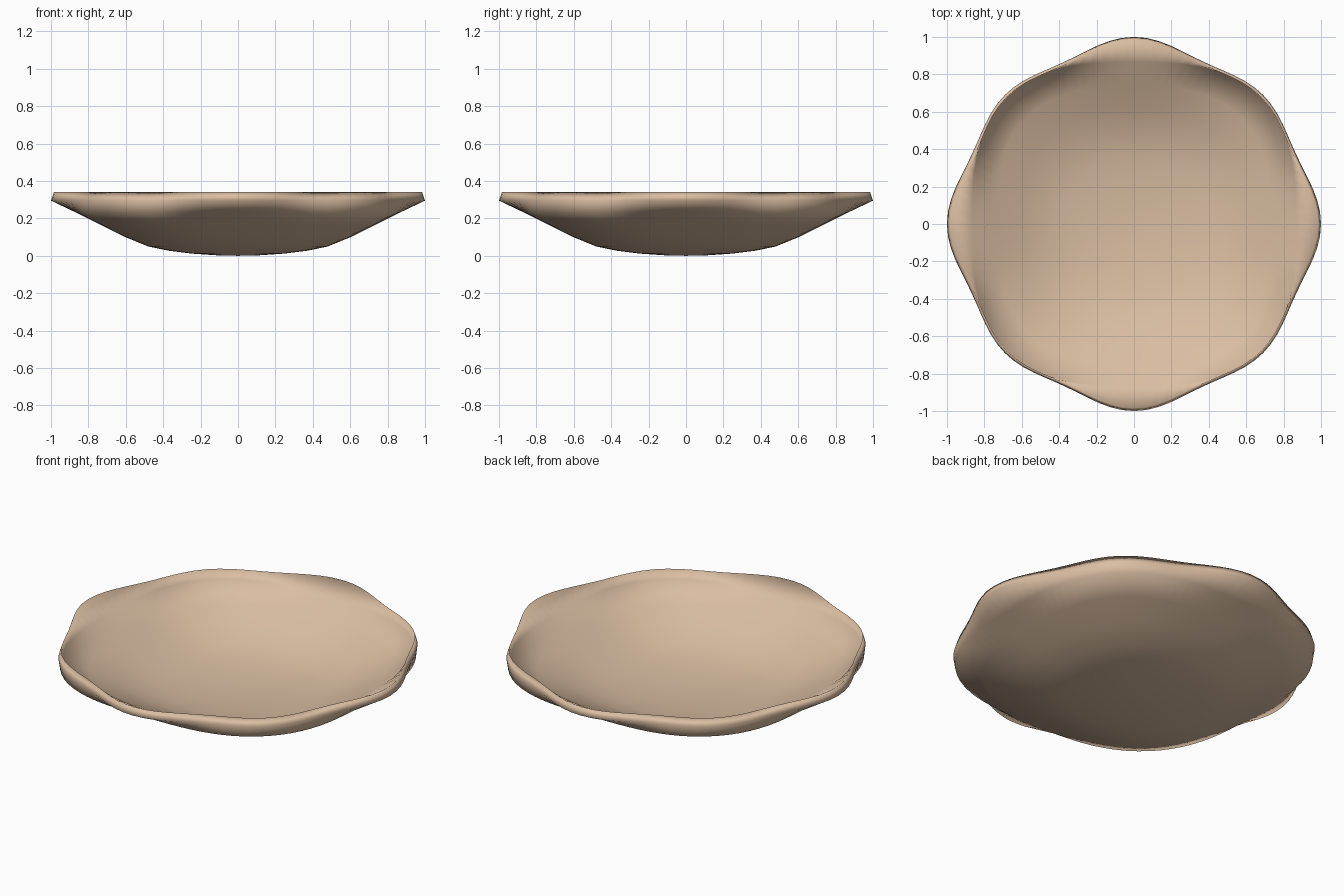
import bpy, bmesh, math

if "Cube" in bpy.data.objects:
    bpy.data.objects.remove(bpy.data.objects["Cube"])

N = 96
# rings of the thin shell: (radius on axis, underside height, squareness)
RINGS = [(0.12, 0.003, 0.0), (0.25, 0.012, 0.01), (0.37, 0.027, 0.02),
         (0.48, 0.050, 0.03), (0.61, 0.103, 0.04), (0.74, 0.168, 0.05),
         (0.87, 0.233, 0.055)]
THICK = 0.045


def rim_radius(a):
    # eight soft corners around the lip
    return 0.966 + 0.022 * math.cos(8 * a) + 0.012 * math.cos(4 * a)


def make_ring(bm, radius, z):
    out = []
    for i in range(N):
        a = 2 * math.pi * i / N
        r = radius(a)
        out.append(bm.verts.new((r * math.cos(a), r * math.sin(a), z)))
    return out


def bridge(bm, lo, hi):
    for i in range(N):
        j = (i + 1) % N
        bm.faces.new((lo[i], lo[j], hi[j], hi[i]))


bm = bmesh.new()

# underside, from centre to lip
rings = [make_ring(bm, lambda a, r=r, s=s: r * (1 + s * (1 - math.cos(4 * a))), z)
         for r, z, s in RINGS]
rings.append(make_ring(bm, rim_radius, 0.295))
# inside, from lip back to centre
rings.append(make_ring(bm, lambda a: rim_radius(a) - 0.015, 0.34))
for r, z, s in reversed(RINGS):
    rings.append(make_ring(bm, lambda a, r=r, s=s: 0.993 * r * (1 + s * (1 - math.cos(4 * a))), z + THICK))
for lo, hi in zip(rings, rings[1:]):
    bridge(bm, lo, hi)

# centre fans
for ring, z in ((rings[0], 0.0), (rings[-1], THICK)):
    c = bm.verts.new((0, 0, z))
    for i in range(N):
        bm.faces.new((ring[i], ring[(i + 1) % N], c))

bmesh.ops.recalc_face_normals(bm, faces=bm.faces)
for f in bm.faces:
    f.smooth = True

mesh = bpy.data.meshes.new("bowl")
bm.to_mesh(mesh)
bm.free()
bowl = bpy.data.objects.new("bowl", mesh)
bpy.context.collection.objects.link(bowl)

clay = bpy.data.materials.new("pale clay")
clay.diffuse_color = (0.70, 0.51, 0.36, 1)
clay.use_nodes = True
clay.node_tree.nodes["Principled BSDF"].inputs["Base Color"].default_value = clay.diffuse_color
mesh.materials.append(clay)
